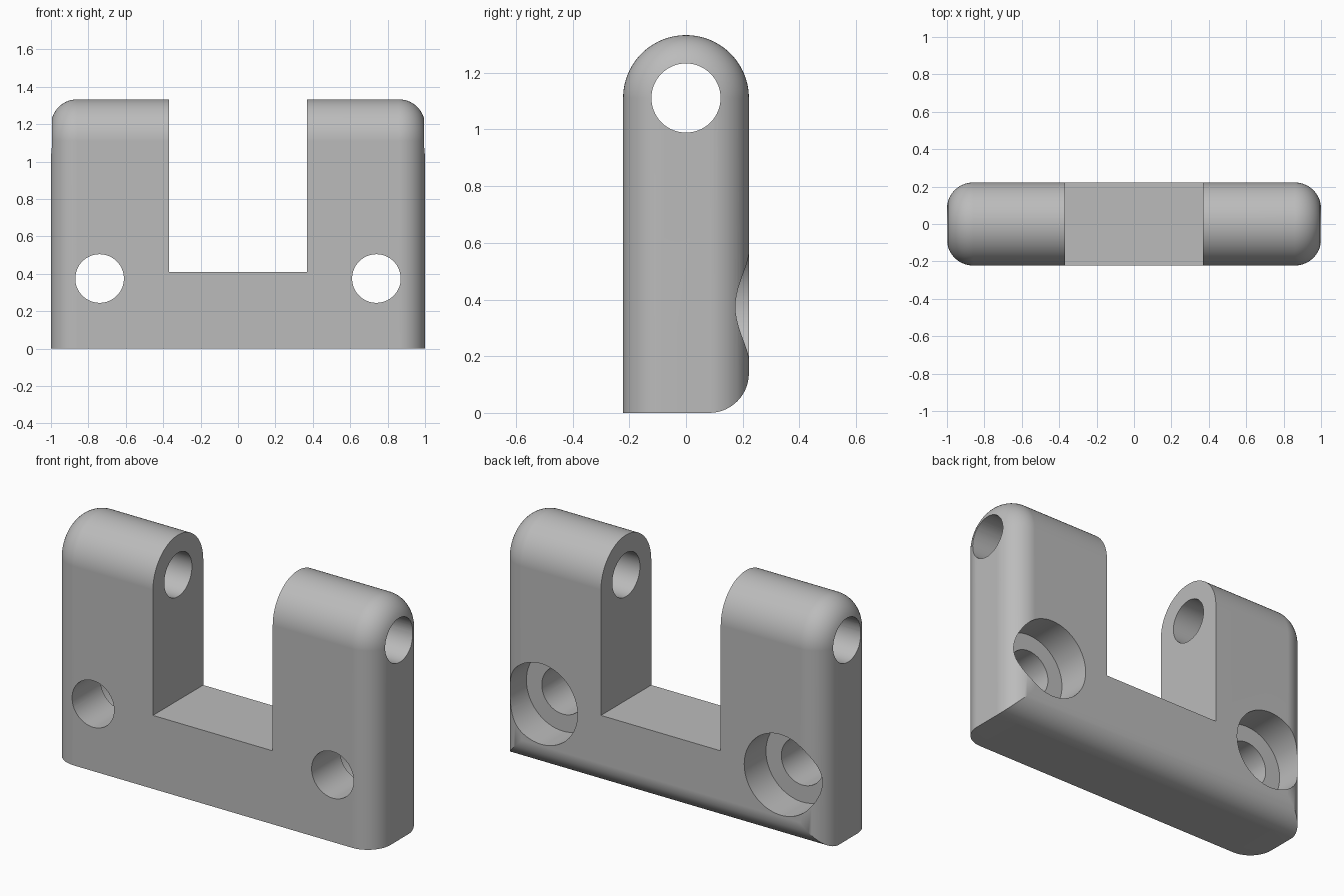
import bpy, bmesh
from math import sin, cos, pi
from mathutils import Matrix

cube = bpy.data.objects.get("Cube")
if cube:
    bpy.data.objects.remove(cube, do_unlink=True)

HALF_DEPTH, AXLE_Z, FILLET = 0.222, 1.111, 0.14
GAP_X, GAP_Z = 0.37, 0.41
SCREW_X, SCREW_Z = 0.74, 0.375

grey = bpy.data.materials.new("plain grey")
grey.use_nodes = True
colour = (0.5, 0.5, 0.5, 1)
grey.diffuse_color = colour
grey.node_tree.nodes["Principled BSDF"].inputs["Base Color"].default_value = colour


def make_object(name, bm):
    bmesh.ops.recalc_face_normals(bm, faces=bm.faces)
    mesh = bpy.data.meshes.new(name)
    bm.to_mesh(mesh)
    bm.free()
    mesh.materials.append(grey)
    obj = bpy.data.objects.new(name, mesh)
    bpy.context.collection.objects.link(obj)
    return obj


def loft(name, sections):
    """Skin matching closed sections and cap both ends."""
    bm = bmesh.new()
    rings = [[bm.verts.new(p) for p in s] for s in sections]
    for a, b in zip(rings, rings[1:]):
        for i in range(len(a)):
            j = (i + 1) % len(a)
            bm.faces.new((a[i], a[j], b[j], b[i]))
    bm.faces.new(rings[0])
    bm.faces.new(rings[-1])
    return make_object(name, bm)


def cylinder(name, radius, length, centre, axis):
    bm = bmesh.new()
    turn = Matrix.Rotation(pi / 2, 4, "Y" if axis == "X" else "X")
    bmesh.ops.create_cone(bm, cap_ends=True, segments=64, radius1=radius,
                          radius2=radius, depth=length,
                          matrix=Matrix.Translation(centre) @ turn)
    return make_object(name, bm)


def box(name, size, centre):
    bm = bmesh.new()
    bmesh.ops.create_cube(bm, size=1, matrix=Matrix.Translation(centre)
                          @ Matrix.Diagonal((*size, 1)))
    return make_object(name, bm)


def body_section(x, inset):
    """Upright outline with a round top, at one position along x."""
    r = HALF_DEPTH - inset
    arc = [(x, r * cos(pi * i / 40), AXLE_Z + r * sin(pi * i / 40)) for i in range(41)]
    return [(x, r, 0)] + arc + [(x, -r, 0)]


# Body: the ends shrink along a quarter circle to form the rounded edges
steps = [pi / 2 * i / 14 for i in range(15)]
half = [(1 - FILLET + FILLET * sin(t), FILLET * (1 - cos(t))) for t in steps]
stations = [(-x, d) for x, d in reversed(half)] + half
body = loft("hinge_bracket", [body_section(x, d) for x, d in stations])

# Rounded lower back edge
c = HALF_DEPTH - FILLET
curve = [(c + FILLET * sin(t), FILLET * (1 - cos(t))) for t in steps]
out = HALF_DEPTH + 0.1
edge = [(c, -0.1)] + curve + [(out, FILLET), (out, -0.1)]
cutters = [loft("edge_cutter", [[(x, y, z) for y, z in edge] for x in (-1.1, 1.1)])]

# Gap between the lugs, and the axle bore
cutters.append(box("gap_cutter", (2 * GAP_X, 1, 2), (0, 0, GAP_Z + 1)))
cutters.append(cylinder("axle_cutter", 0.122, 3, (0, 0, AXLE_Z), "X"))

# Screw holes, counterbored from the back
for side in (-1, 1):
    cutters.append(cylinder("screw_cutter", 0.13, 1, (side * SCREW_X, 0, SCREW_Z), "Y"))
    cutters.append(cylinder("counterbore_cutter", 0.225, 0.4,
                            (side * SCREW_X, 0.23, SCREW_Z), "Y"))

bpy.ops.object.select_all(action="DESELECT")
bpy.context.view_layer.objects.active = body
body.select_set(True)
for cutter in cutters:
    cutter.hide_render = True
    cut = body.modifiers.new(cutter.name, "BOOLEAN")
    cut.operation = "DIFFERENCE"
    cut.solver = "EXACT"
    cut.object = cutter
    bpy.ops.object.modifier_apply(modifier=cut.name)
    bpy.data.objects.remove(cutter, do_unlink=True)

# Smooth curves, with crisp edges and flat faces kept
bpy.ops.object.shade_smooth_by_angle(angle=pi / 6)
flat = body.modifiers.new("flat_faces", "WEIGHTED_NORMAL")
flat.keep_sharp = True
